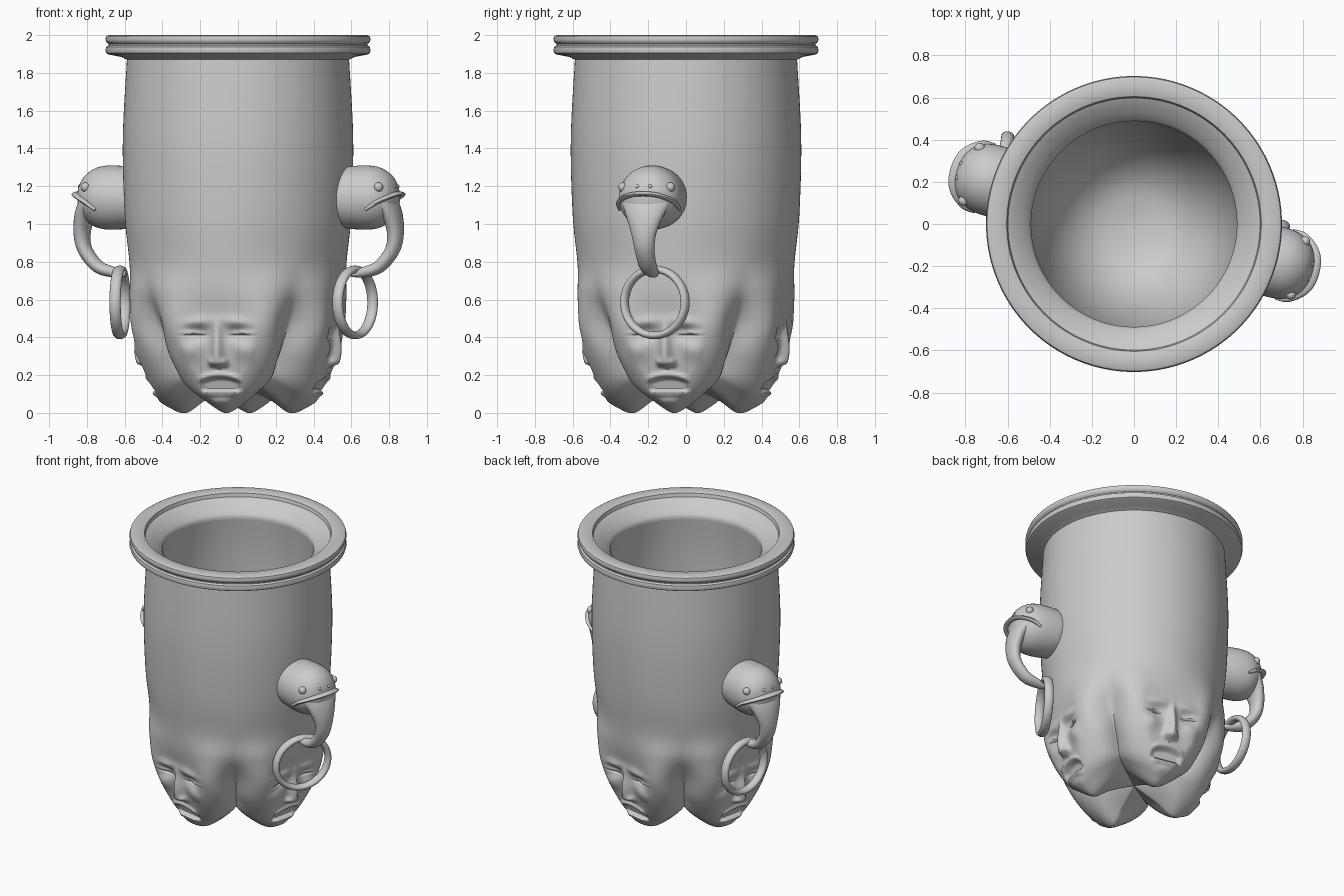
import bpy, bmesh
from math import sin, cos, tan, pi, radians, exp
from mathutils import Matrix, Vector

if "Cube" in bpy.data.objects:
    bpy.data.objects.remove(bpy.data.objects["Cube"])

FACE_AZ = radians(-102)
N = 400


def spline(pts, steps):
    """Catmull-Rom samples through tuples; steps[i] samples per segment."""
    out = []
    for i in range(len(pts) - 1):
        a, b, c, d = pts[max(i - 1, 0)], pts[i], pts[i + 1], pts[min(i + 2, len(pts) - 1)]
        for k in range(steps[i]):
            t = k / steps[i]
            out.append(tuple(0.5 * (2 * q + (r - p) * t + (2 * p - 5 * q + 4 * r - s) * t * t
                                    + (3 * q - p - 3 * r + s) * t ** 3)
                             for p, q, r, s in zip(a, b, c, d)))
    return out + [tuple(pts[-1])]


def skin(name, rows, mat=None, angle=40):
    """Join closed rings of points into a smooth capped mesh."""
    bm = bmesh.new()
    grid = [[bm.verts.new(p) for p in row] for row in rows]
    n = len(grid[0])
    for a, b in zip(grid, grid[1:]):
        for j in range(n):
            bm.faces.new((a[j], a[(j + 1) % n], b[(j + 1) % n], b[j]))
    bmesh.ops.remove_doubles(bm, verts=bm.verts, dist=1e-5)
    bmesh.ops.holes_fill(bm, edges=[e for e in bm.edges if e.is_boundary], sides=0)
    bmesh.ops.recalc_face_normals(bm, faces=bm.faces)
    me = bpy.data.meshes.new(name)
    bm.to_mesh(me)
    bm.free()
    ob = bpy.data.objects.new(name, me)
    bpy.context.collection.objects.link(ob)
    if mat:
        ob.matrix_world = mat
    finish(ob, angle)
    return ob


def finish(ob, angle=40):
    bpy.ops.object.select_all(action='DESELECT')
    bpy.context.view_layer.objects.active = ob
    ob.select_set(True)
    bpy.ops.object.shade_smooth_by_angle(angle=radians(angle))


def g(x, s):
    return exp(-(x / s) ** 2)


def step(a, b, x):
    t = min(max((x - a) / (b - a), 0), 1)
    return t * t * (3 - 2 * t)


def relief(u, z):
    """Height of the facial features; u sideways from the nose, z up."""
    a = abs(u)
    h = 0.016 * g(a - 0.10, 0.08) * g(z - 0.48 - 0.10 * (0.1 - a), 0.03)       # brow
    h -= 0.032 * g(a - 0.11, 0.06) * g(z - 0.42, 0.035)                        # eye socket
    lid = g(a - 0.13, 0.055)
    h += 0.022 * lid * g(z - 0.418, 0.02) - 0.018 * lid * g(z - 0.410, 0.007)  # eyelids
    s = step(0.50, 0.28, z)
    h += (0.012 + 0.045 * s) * g(u, 0.021 + 0.012 * s) * step(0.23, 0.265, z) * step(0.54, 0.45, z)
    h += 0.022 * g(a - 0.036, 0.016) * g(z - 0.27, 0.02)                       # nostrils
    h += 0.018 * g(a - 0.14, 0.05) * g(z - 0.33, 0.05)                         # cheeks
    top = 0.192 - 2.0 * u * u
    wide = step(0.125, 0.085, a)
    h += 0.014 * wide * g(z - top - 0.01, 0.016)                               # upper lip
    h -= 0.026 * wide * step(0.105, 0.13, z) * step(top + 0.005, top - 0.02, z)  # mouth
    h += 0.012 * step(0.11, 0.06, a) * g(z - 0.10, 0.016)                      # lower lip
    h += 0.014 * g(u, 0.05) * g(z - 0.06, 0.025)                               # chin
    return h


# Pot: bowl inside, double rim, wall, then four flat-faced heads around the foot
inner = spline([(0, .25), (.18, .28), (.32, .39), (.42, .58), (.485, .86), (.51, 1.2), (.51, 1.6), (.49, 1.86)],
               [3, 4, 4, 4, 3, 3, 3])
rim = [(.488, 1.88), (.50, 1.90), (.53, 1.925), (.56, 1.95), (.585, 1.965), (.598, 1.972), (.604, 1.996),
       (.61, 2.0), (.685, 2.0), (.697, 1.994), (.702, 1.978), (.697, 1.962), (.685, 1.953), (.685, 1.946),
       (.697, 1.938), (.702, 1.92), (.697, 1.904), (.685, 1.897), (.62, 1.885)]
wall = [(.588, 1.87), (.610, 1.45), (.600, 1.05), (.575, .8)]
# heads: radius, height, half width of the flat face in degrees, flatness
ridge = [w + (20, 0) for w in wall] + [
    (.562, .64, 22, .5), (.536, .5, 25, 1), (.520, .38, 25, 1), (.482, .23, 20, 1), (.435, .10, 10, 1),
    (.37, .03, 3, 1), (.28, 0.0, 1, .5), (.17, .07, 0, 0), (0, .15, 0, 0)]
valley = wall + [(.562, .64), (.50, .50), (.43, .37), (.37, .27), (.33, .20), (.28, .175), (.22, .165),
                 (.15, .16), (0, .15)]
steps = [6, 6, 6] + [20] * 6 + [8] * 3
rp, vp = spline(ridge, steps), spline(valley, steps)
rows = [[(r * cos(2 * pi * j / N), r * sin(2 * pi * j / N), z) for j in range(N)] for r, z in inner + rim]
for i, (p, v) in enumerate(zip(rp, vp)):
    row = []
    fade = step(150, 134, i)
    edge = radians(max(p[2], 0)) * .8
    soft = step(.3, .5, v[1])
    for j in range(N):
        th = 2 * pi * j / N
        d = (th - FACE_AZ + pi / 4) % (pi / 2) - pi / 4
        q = max(0, (abs(d) - edge) / (pi / 4 - edge))
        m = q ** 1.3 * (1 - soft) + step(0, 1, q) * soft
        flat = p[0] * (1 + p[3] * (1 / cos(d) - 1))
        r = flat + (v[0] - flat) * m
        z = p[1] + (v[1] - p[1]) * m
        if 0.01 < z < 0.65 and fade > 0:
            r += fade * relief(p[0] * tan(d), z)
        row.append((r * cos(th), r * sin(th), z))
    rows.append(row)
skin("pot_with_faces", rows)


def ball(name, loc, rad, mat):
    bm = bmesh.new()
    bmesh.ops.create_uvsphere(bm, u_segments=16, v_segments=10, radius=rad)
    me = bpy.data.meshes.new(name)
    bm.to_mesh(me)
    bm.free()
    ob = bpy.data.objects.new(name, me)
    bpy.context.collection.objects.link(ob)
    ob.matrix_world = mat @ Matrix.Translation(loc)
    finish(ob)


def loft(name, path, mat, n=24):
    """Elliptic tube; path holds x, y, z, width, thickness."""
    out = []
    for i, (x, y, z, w, t) in enumerate(path):
        a, b = path[max(i - 1, 0)], path[min(i + 1, len(path) - 1)]
        along = (Vector(b[:3]) - Vector(a[:3])).normalized()
        ref = Vector((0, 1, 0)) if name.startswith("trunk") else Vector((0, 0, 1))
        nrm = along.cross(ref).normalized()
        side = nrm.cross(along)
        out.append([Vector((x, y, z)) + side * w * cos(2 * pi * k / n) + nrm * t * sin(2 * pi * k / n)
                    for k in range(n)])
    skin(name, out, mat)


# Trunked animal heads holding loose rings, one on each side
trunk = spline([(.80, 0, 1.13, .145, .06), (.845, 0, 1.05, .105, .05), (.863, 0, .95, .068, .043),
                (.845, 0, .86, .053, .038), (.775, 0, .775, .047, .034), (.69, 0, .745, .036, .028),
                (.62, 0, .735, .015, .015)], [6] * 6)
lip = spline([(.74, -.165, 1.075, .008, .008), (.80, -.15, 1.115, .012, .018), (.862, -.085, 1.15, .013, .028),
              (.88, 0, 1.16, .013, .03), (.862, .085, 1.15, .013, .028), (.80, .15, 1.115, .012, .018),
              (.74, .165, 1.075, .008, .008)], [6] * 6)
dome = spline([(.57, .158), (.62, .166), (.71, .170), (.78, .158), (.84, .118), (.872, .06), (.88, 0)],
              [4] * 6)
for side, az, ring_pos, ring_az in (("right", -15, (.62, -.165, .585), -30),
                                    ("left", 163, (-.625, .235, .585), 172)):
    m = Matrix.Rotation(radians(az), 4, 'Z')
    skin("animal_head_" + side,
         [[(x, r * cos(2 * pi * k / 48), 1.14 + r * sin(2 * pi * k / 48)) for k in range(48)] for x, r in dome], m)
    loft("trunk_" + side, trunk, m)
    loft("lip_" + side, lip, m, 12)
    for s in (-1, 1):
        ball("eye_" + side, (.805, s * .130, 1.195), .025, m)
        ball("nostril_" + side, (.865, s * .035, 1.198), .011, m)
    rm = Matrix.Translation(ring_pos) @ Matrix.Rotation(radians(ring_az), 4, 'Z')
    ring = []
    for i in range(65):
        a = 2 * pi * i / 64
        ring.append([(.03 * sin(b), 1.06 * (.175 + .02 * cos(b)) * cos(a), (.175 + .02 * cos(b)) * sin(a))
                     for b in (2 * pi * k / 16 for k in range(16))])
    skin("ring_" + side, ring, rm)
